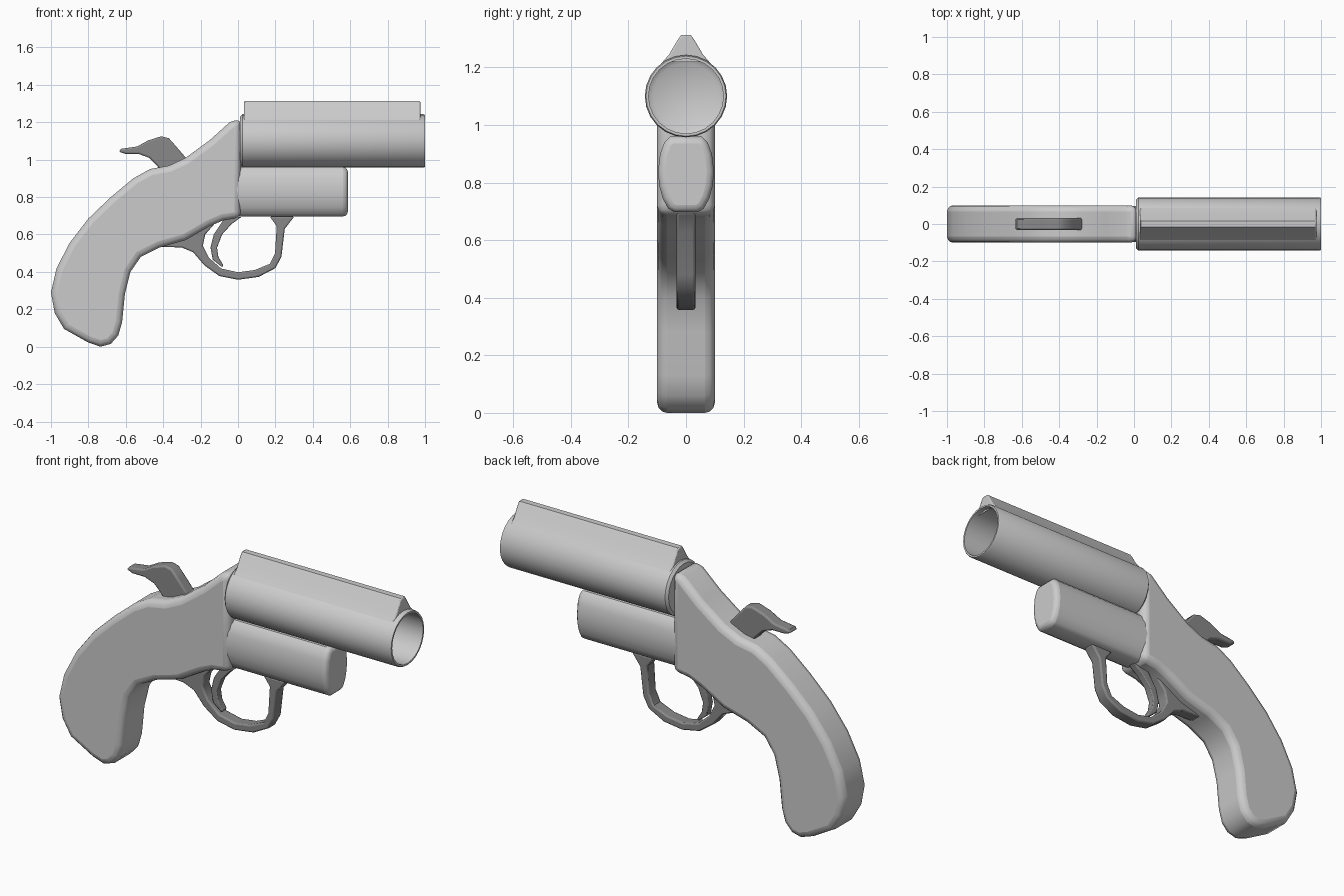
import bpy, bmesh, math

dark = bpy.data.materials.new("dark_grey")
dark.diffuse_color = (0.25, 0.25, 0.25, 1)


def finish(name, bm, bevel=0, segments=3, mat=None):
    bmesh.ops.recalc_face_normals(bm, faces=bm.faces[:])
    mesh = bpy.data.meshes.new(name)
    bm.to_mesh(mesh)
    bm.free()
    ob = bpy.data.objects.new(name, mesh)
    bpy.context.collection.objects.link(ob)
    if mat:
        mesh.materials.append(mat)
    if bevel:
        m = ob.modifiers.new("Bevel", "BEVEL")
        m.width, m.segments = bevel, segments
        m.limit_method, m.angle_limit = "ANGLE", math.radians(55)
        m.use_clamp_overlap = False
    bpy.ops.object.select_all(action="DESELECT")
    ob.select_set(True)
    bpy.context.view_layer.objects.active = ob
    bpy.ops.object.shade_smooth_by_angle(angle=math.radians(40))
    return ob


def prism(name, pts, lo, hi, axis="Y", **kw):
    """Extrude a profile: (x, z) points along Y, or (y, z) points along X."""
    bm = bmesh.new()
    place = (lambda u, v, d: (u, d, v)) if axis == "Y" else (lambda u, v, d: (d, u, v))
    a, b = ([bm.verts.new(place(u, v, d)) for u, v in pts] for d in (lo, hi))
    n = len(pts)
    for i in range(n):
        j = (i + 1) % n
        bm.faces.new((a[i], a[j], b[j], b[i]))
    bm.faces.new(a)
    bm.faces.new(b[::-1])
    return finish(name, bm, **kw)


def mirrored(half):
    """Close a right-hand half section (bottom to top) across y = 0."""
    return half + [(-y, z) for y, z in reversed(half) if y > 0]


# Frame and curved grip in one rounded slab
prism("frame_grip", [
    (0.015, 1.22), (-0.045, 1.20), (-0.15, 1.105), (-0.28, 1.01), (-0.37, 0.968),
    (-0.47, 0.95), (-0.56, 0.90), (-0.68, 0.80), (-0.80, 0.685), (-0.90, 0.555),
    (-0.97, 0.42), (-1.0, 0.29), (-0.98, 0.18), (-0.93, 0.095), (-0.80, 0.022),
    (-0.735, 0.0), (-0.68, 0.015), (-0.64, 0.06), (-0.62, 0.13), (-0.605, 0.28),
    (-0.575, 0.40), (-0.52, 0.48), (-0.42, 0.53), (-0.28, 0.57), (-0.15, 0.645),
    (-0.08, 0.675), (0.015, 0.69)], -0.1, 0.1, bevel=0.034)

# Block under the barrel
prism("under_barrel_block", mirrored([
    (0.04, 0.697), (0.062, 0.71), (0.081, 0.745), (0.093, 0.79), (0.097, 0.84),
    (0.09, 0.90), (0.075, 0.94), (0.055, 0.96)]), -0.05, 0.587, axis="X", bevel=0.025)

# Hollow barrel, turned around its own axis
bm = bmesh.new()
section = [(0.012, 0), (0.012, 0.13), (0.024, 0.143), (0.992, 0.143), (1.0, 0.139),
           (1.0, 0.13), (0.06, 0.13), (0.05, 0.115), (0.05, 0)]
vs = [bm.verts.new((x, 0, 1.1 + r)) for x, r in section]
es = [bm.edges.new(p) for p in zip(vs, vs[1:])]
bmesh.ops.spin(bm, geom=vs + es, cent=(0, 0, 1.1), axis=(1, 0, 0),
               angle=2 * math.pi, steps=24)
bmesh.ops.remove_doubles(bm, verts=bm.verts[:], dist=1e-4)
finish("barrel", bm)

# Sighting rib along the top; its underside stays within the barrel wall
prism("barrel_rib", mirrored([
    (0, 1.237), (0.05, 1.226), (0.095, 1.201), (0.078, 1.223), (0.06, 1.243),
    (0.026, 1.30), (0.016, 1.313)]), 0.032, 0.975, axis="X", bevel=0.006, segments=2)

# Trigger guard
prism("trigger_guard", [
    (-0.42, 0.535), (-0.30, 0.53), (-0.24, 0.505), (-0.18, 0.435), (-0.10, 0.378),
    (0.0, 0.358), (0.11, 0.373), (0.20, 0.42), (0.232, 0.48), (0.25, 0.63),
    (0.30, 0.695), (0.17, 0.695), (0.207, 0.645), (0.198, 0.50), (0.17, 0.443),
    (0.09, 0.41), (0.0, 0.398), (-0.09, 0.418), (-0.155, 0.475), (-0.188, 0.54),
    (-0.175, 0.60), (-0.11, 0.675), (-0.28, 0.59)], -0.033, 0.033,
    bevel=0.008, segments=2, mat=dark)

# Trigger
prism("trigger", [
    (-0.07, 0.69), (-0.13, 0.60), (-0.147, 0.53), (-0.135, 0.465), (-0.085, 0.425),
    (-0.078, 0.435), (-0.105, 0.48), (-0.112, 0.53), (-0.085, 0.60), (-0.035, 0.655),
    (0.02, 0.695)], -0.02, 0.02, bevel=0.005, segments=2, mat=dark)

# Hammer with thumb spur
prism("hammer", [
    (-0.27, 1.0), (-0.33, 1.07), (-0.37, 1.115), (-0.41, 1.125), (-0.48, 1.103),
    (-0.54, 1.07), (-0.625, 1.058), (-0.638, 1.043), (-0.60, 1.03), (-0.53, 1.03),
    (-0.475, 1.01), (-0.44, 0.975), (-0.41, 0.94), (-0.33, 0.94)], -0.032, 0.032,
    bevel=0.009, segments=2, mat=dark)
